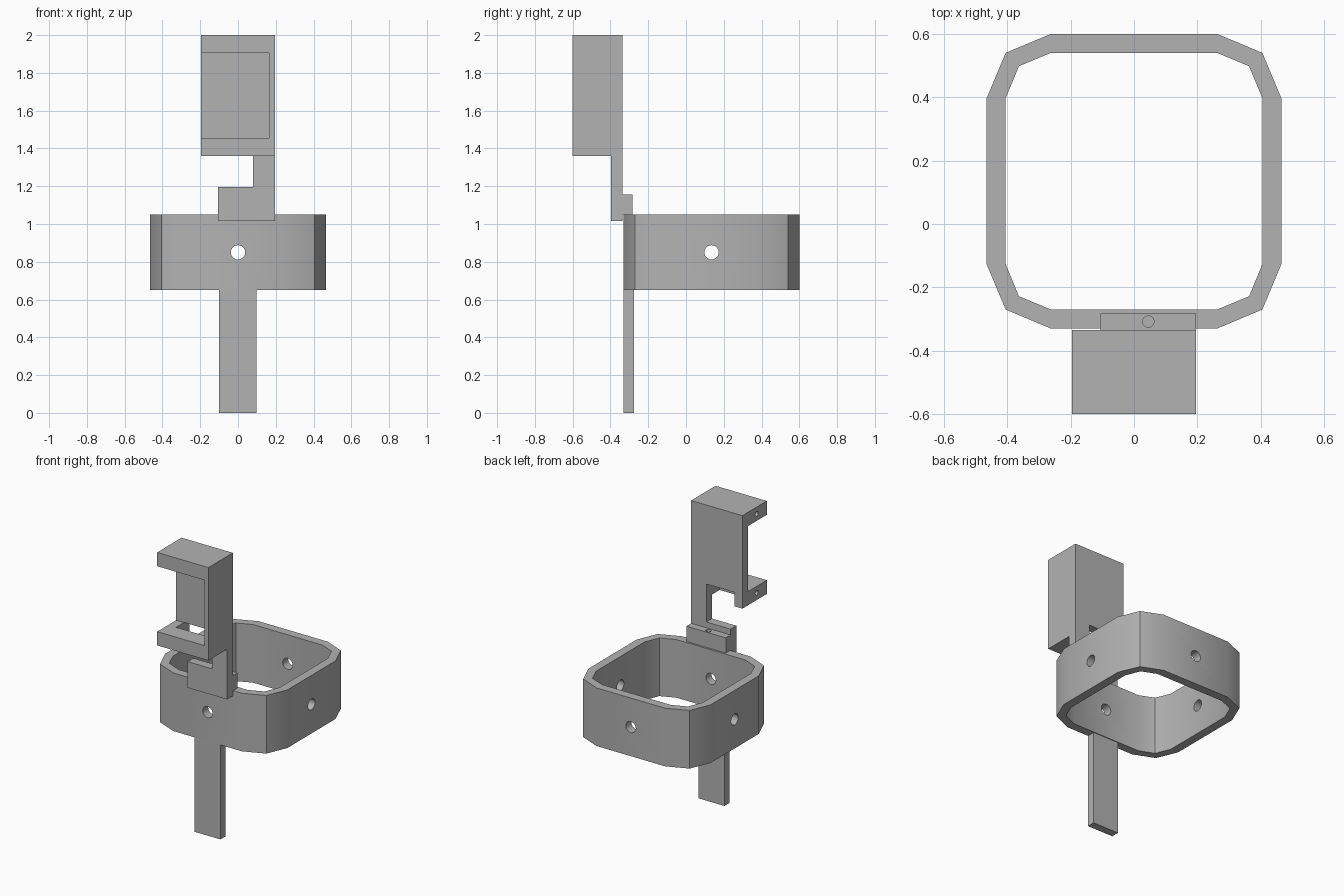
import bpy, bmesh, math
from mathutils import Vector, Matrix

cube = bpy.data.objects.get("Cube")
if cube:
    bpy.data.objects.remove(cube, do_unlink=True)

grey = bpy.data.materials.new("plain grey")
grey.use_nodes = True
colour = (0.45, 0.45, 0.45, 1)
grey.diffuse_color = colour
grey.node_tree.nodes["Principled BSDF"].inputs["Base Color"].default_value = colour


def finish(name, bm):
    bmesh.ops.recalc_face_normals(bm, faces=bm.faces)
    mesh = bpy.data.meshes.new(name)
    bm.to_mesh(mesh)
    bm.free()
    mesh.materials.append(grey)
    ob = bpy.data.objects.new(name, mesh)
    bpy.context.collection.objects.link(ob)
    return ob


def prism(name, points, direction):
    """Extrude a closed 3D outline along a direction."""
    bm = bmesh.new()
    face = bm.faces.new([bm.verts.new(p) for p in points])
    new = bmesh.ops.extrude_face_region(bm, geom=[face])["geom"]
    bmesh.ops.translate(bm, vec=Vector(direction),
                        verts=[v for v in new if isinstance(v, bmesh.types.BMVert)])
    return finish(name, bm)


def box(name, x, y, z):
    outline = [(x[0], y[0], z[0]), (x[1], y[0], z[0]),
               (x[1], y[1], z[0]), (x[0], y[1], z[0])]
    return prism(name, outline, (0, 0, z[1] - z[0]))


def rod(name, centre, radius, length, axis):
    bm = bmesh.new()
    turn = Vector((0, 0, 1)).rotation_difference(Vector(axis)).to_matrix().to_4x4()
    bmesh.ops.create_cone(bm, cap_ends=True, segments=24, radius1=radius, radius2=radius,
                          depth=length, matrix=Matrix.Translation(centre) @ turn)
    return finish(name, bm)


def cut(ob, *cutters):
    bpy.context.view_layer.objects.active = ob
    for c in cutters:
        mod = ob.modifiers.new("cut", "BOOLEAN")
        mod.operation = "DIFFERENCE"
        mod.solver = "EXACT"
        mod.object = c
        bpy.ops.object.modifier_apply(modifier=mod.name)
        bpy.data.objects.remove(c, do_unlink=True)


def rounded_square(corner, z):
    """Mirror one three-point corner into a full outline around the ring centre."""
    quarters = []
    for sx, sy in ((1, 1), (-1, 1), (-1, -1), (1, -1)):
        part = [(sx * x, RING_Y + sy * y, z) for x, y in corner]
        quarters += part if sx == sy else part[::-1]
    return quarters


# Ring with a bolt hole in each side
RING_Y = 0.135
outer = [(0.465, 0.262), (0.405, 0.405), (0.262, 0.465)]
inner = [(0.405, 0.262), (0.363, 0.363), (0.262, 0.405)]
ring = prism("ring_band", rounded_square(outer, 0.65), (0, 0, 0.4))
cut(ring,
    prism("ring_bore", rounded_square(inner, 0.6), (0, 0, 0.5)),
    rod("bolt_hole_y", (0, RING_Y, 0.85), 0.038, 1.2, (0, 1, 0)),
    rod("bolt_hole_x", (0, RING_Y, 0.85), 0.038, 1.2, (1, 0, 0)))

# Hanging leg
leg = box("hanging_leg", (-0.1, 0.097), (-0.33, -0.275), (0, 0.65))

# Upright arm widening into the front clip plate
clip = [(-0.105, 1.015), (0.195, 1.015), (0.195, 1.36),
        (0.08, 1.36), (0.08, 1.195), (-0.105, 1.195)]
arm = prism("arm_and_clip", [(x, -0.397, z) for x, z in clip], (0, 0.062, 0))

# Hook resting on the ring rim, with a screw hole
hook = box("rim_hook", (-0.105, 0.195), (-0.335, -0.283), (1.05, 1.155))
cut(hook, rod("screw_hole", (0.045, -0.308, 1.15), 0.018, 0.12, (0, 0, 1)))

# Cradle: open at the front and one side, notched underneath
cradle = box("cradle", (-0.195, 0.195), (-0.6, -0.335), (1.36, 2.0))
cut(cradle,
    box("cradle_opening", (-0.3, 0.165), (-0.7, -0.395), (1.455, 1.905)),
    box("cradle_notch", (-0.135, 0.08), (-0.48, -0.3), (1.3, 1.456)),
    *[rod("pin_hole", (-0.195, -0.49, z), 0.016, 0.08, (1, 0, 0)) for z in (1.41, 1.953)])

# Smooth shading with sharp edges kept
bpy.ops.object.select_all(action="DESELECT")
for ob in (ring, leg, arm, hook, cradle):
    ob.select_set(True)
bpy.context.view_layer.objects.active = ring
bpy.ops.object.shade_smooth_by_angle(angle=math.radians(30))
